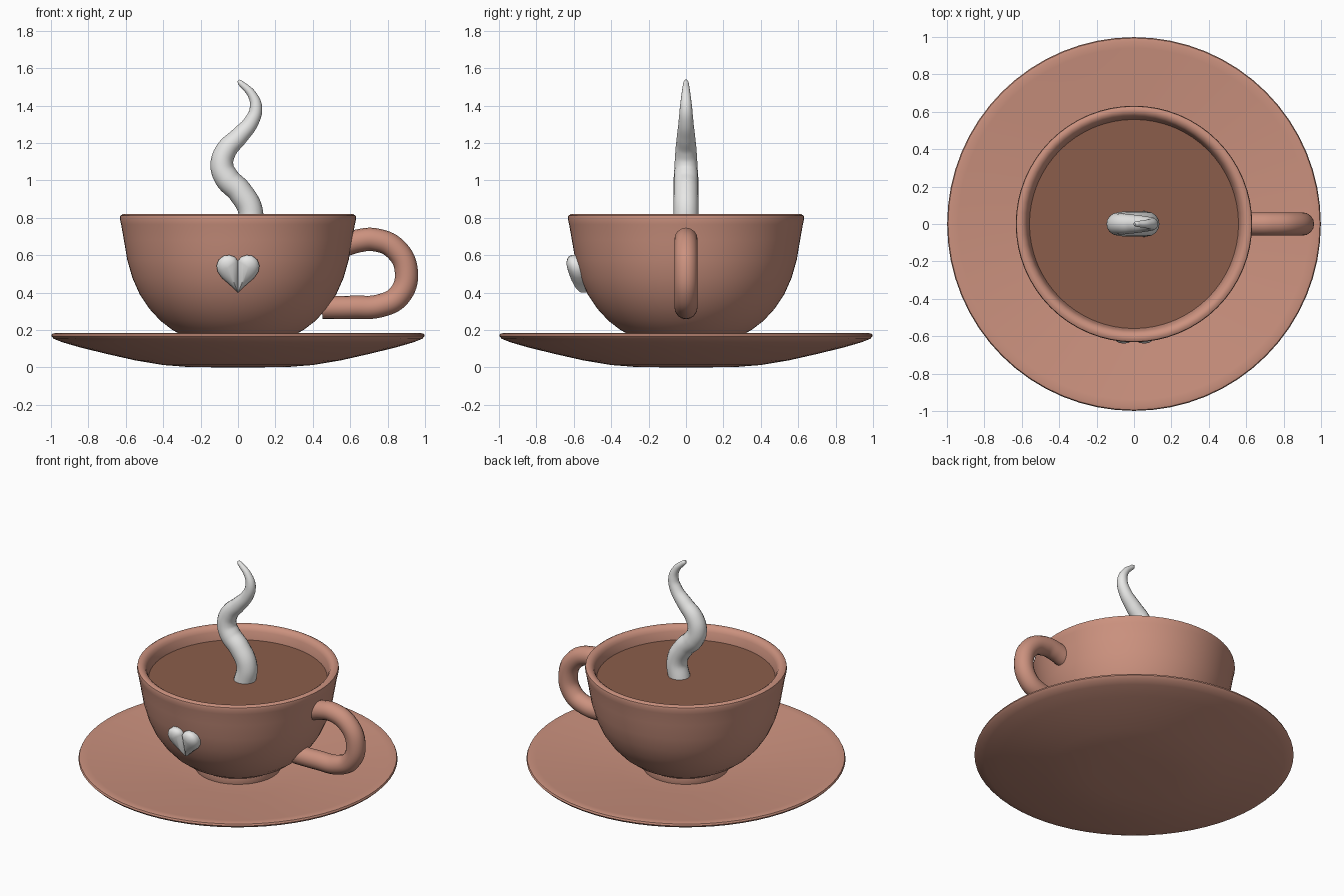
import bpy, bmesh, math
from mathutils import Vector

if "Cube" in bpy.data.objects:
    bpy.data.objects.remove(bpy.data.objects["Cube"], do_unlink=True)


def material(name, rgb):
    m = bpy.data.materials.new(name)
    m.use_nodes = True
    m.diffuse_color = (*rgb, 1)
    m.node_tree.nodes["Principled BSDF"].inputs["Base Color"].default_value = (*rgb, 1)
    return m


clay = material("terracotta", (0.60, 0.285, 0.21))
brown = material("coffee brown", (0.26, 0.11, 0.07))
white = material("soft white", (0.8, 0.8, 0.79))


def finish(obj, mat, angle=45):
    obj.data.materials.append(mat)
    bpy.ops.object.select_all(action='DESELECT')
    obj.select_set(True)
    bpy.context.view_layer.objects.active = obj
    bpy.ops.object.shade_smooth_by_angle(angle=math.radians(angle))
    return obj


def mesh_object(name, bm):
    bmesh.ops.remove_doubles(bm, verts=bm.verts, dist=0.0001)
    bmesh.ops.recalc_face_normals(bm, faces=bm.faces)
    me = bpy.data.meshes.new(name)
    bm.to_mesh(me)
    bm.free()
    obj = bpy.data.objects.new(name, me)
    bpy.context.collection.objects.link(obj)
    return obj


def lathe(name, profile, mat, steps=64):
    """Revolve (radius, height) points around the z axis."""
    bm = bmesh.new()
    verts = [bm.verts.new((r, 0, z)) for r, z in profile]
    edges = [bm.edges.new(pair) for pair in zip(verts, verts[1:])]
    bmesh.ops.spin(bm, geom=verts + edges, cent=(0, 0, 0), axis=(0, 0, 1),
                   angle=math.tau, steps=steps)
    return finish(mesh_object(name, bm), mat)


def tube(name, path, thickness, mat):
    """Sweep a round section along (x, z, radius factor) points."""
    cu = bpy.data.curves.new(name, 'CURVE')
    cu.dimensions = '3D'
    cu.bevel_depth = thickness
    cu.bevel_resolution = 6
    cu.resolution_u = 8
    cu.use_fill_caps = True
    sp = cu.splines.new('BEZIER')
    sp.bezier_points.add(len(path) - 1)
    for p, (x, z, r) in zip(sp.bezier_points, path):
        p.co = (x, 0, z)
        p.radius = r
        p.handle_left_type = p.handle_right_type = 'AUTO'
    obj = bpy.data.objects.new(name, cu)
    bpy.context.collection.objects.link(obj)
    bpy.ops.object.select_all(action='DESELECT')
    obj.select_set(True)
    bpy.context.view_layer.objects.active = obj
    bpy.ops.object.convert(target='MESH')
    return finish(bpy.context.object, mat, 60)


# Saucer: shallow dish with a rounded rim
lathe("saucer", [
    (0, 0), (0.26, 0.002), (0.4, 0.013), (0.55, 0.038), (0.7, 0.072),
    (0.84, 0.106), (0.94, 0.135), (0.985, 0.153), (0.999, 0.168),
    (0.994, 0.18), (0.975, 0.184), (0.94, 0.18), (0.7, 0.155),
    (0.45, 0.13), (0.27, 0.115), (0, 0.11)], clay)

# Cup: foot ring, bowl, rounded lip and inner wall
lathe("cup", [
    (0, 0.1), (0.262, 0.1), (0.27, 0.125), (0.268, 0.155), (0.285, 0.165),
    (0.35, 0.2), (0.415, 0.25), (0.475, 0.315), (0.525, 0.39), (0.565, 0.48),
    (0.592, 0.575), (0.61, 0.68), (0.625, 0.765), (0.632, 0.795),
    (0.629, 0.812), (0.615, 0.82), (0.597, 0.818), (0.58, 0.806),
    (0.57, 0.785), (0.559, 0.73), (0.54, 0.6), (0.49, 0.43),
    (0.38, 0.27), (0.25, 0.2), (0, 0.19)], clay)

# Coffee surface
lathe("coffee", [(0, 0.73), (0.562, 0.73), (0.553, 0.69), (0, 0.69)], brown)

# Handle loop on the left side of the cup
tube("handle", [
    (0.57, 0.655, 1), (0.65, 0.678, 1), (0.73, 0.683, 1), (0.84, 0.635, 1),
    (0.9, 0.515, 1), (0.862, 0.385, 1), (0.76, 0.33, 1), (0.62, 0.322, 1),
    (0.45, 0.32, 1)], 0.062, clay)

# Rising curl of steam, thinning to the tip
tube("steam", [
    (0.05, 0.715, 1.05), (0.068, 0.83, 1), (0.01, 0.94, 1), (-0.058, 1.01, 1),
    (-0.086, 1.08, 0.93), (-0.064, 1.16, 0.86), (0.005, 1.235, 0.74),
    (0.072, 1.315, 0.6), (0.096, 1.39, 0.5), (0.074, 1.46, 0.36),
    (0.012, 1.523, 0.22), (0.002, 1.535, 0.1)], 0.066, white)

# Puffed heart on the front: two domed halves meeting in a crease
half_outline = [(0, 0.57), (0.018, 0.592), (0.045, 0.601), (0.078, 0.597),
                (0.104, 0.575), (0.115, 0.543), (0.108, 0.51), (0.085, 0.477),
                (0.05, 0.447), (0.02, 0.42), (0, 0.4)]
centre = Vector((0.055, 0.535))
bm = bmesh.new()
for side in (1, -1):
    def ring(scale, depth):
        out = []
        for p in half_outline:
            q = centre.lerp(Vector(p), scale)
            out.append(bm.verts.new((side * q.x, -0.56 - 0.25 * (q.y - 0.5) - depth, q.y)))
        return out

    rings = [ring(1, -0.02), ring(1, 0.022)]
    for i in range(1, 7):
        a = math.radians(15 * i)
        rings.append(ring(max(math.cos(a), 0.06), 0.022 + 0.045 * math.sin(a)))
    n = len(half_outline)
    for k, (lo, hi) in enumerate(zip(rings, rings[1:])):
        for j in range(n):
            if k == 0 and j == n - 1:
                continue  # no wall between the two halves
            bm.faces.new((lo[j], lo[(j + 1) % n], hi[(j + 1) % n], hi[j]))
    bm.faces.new(rings[-1])
    bm.faces.new(rings[0])
finish(mesh_object("heart", bm), white, 50)
